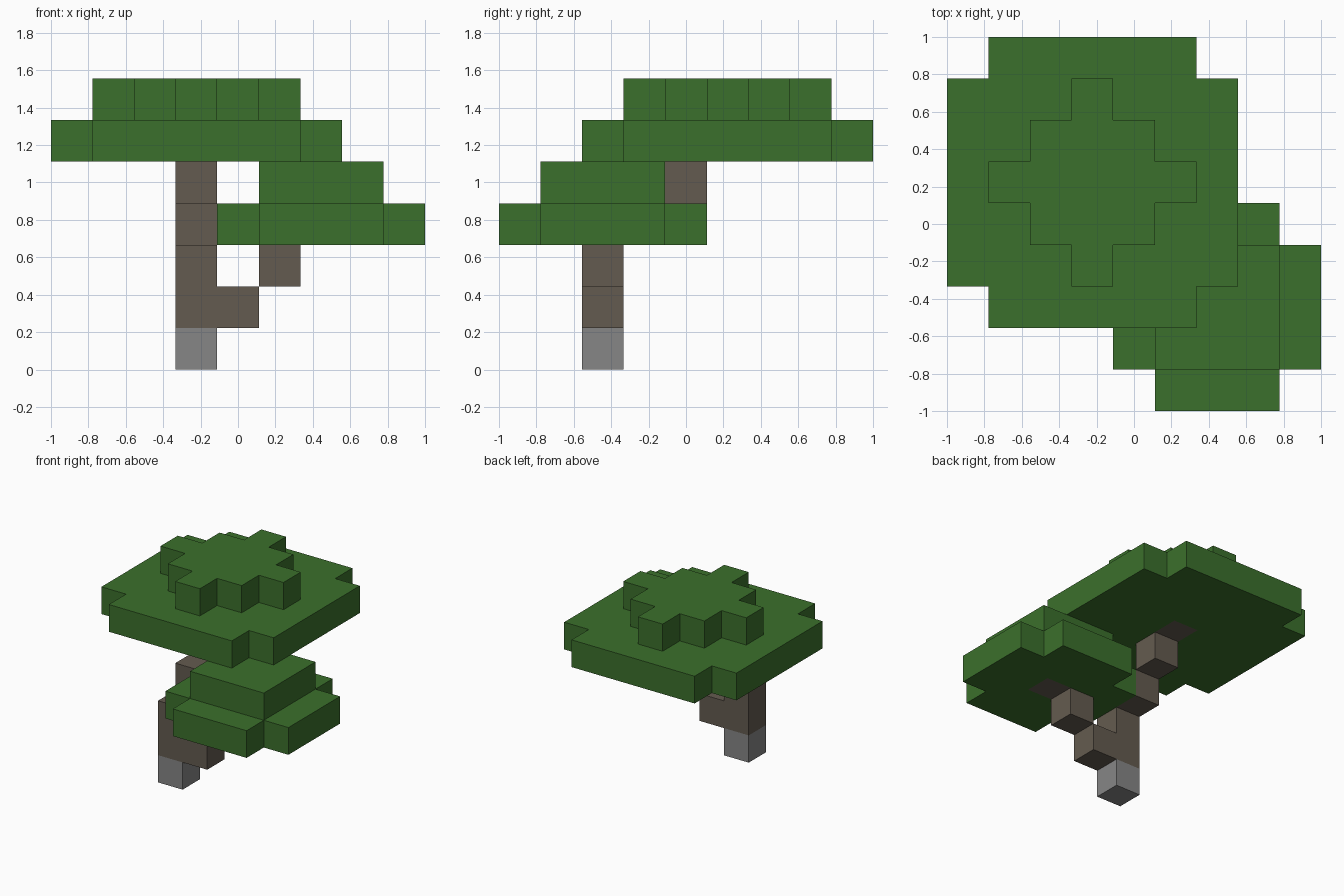
import bpy, bmesh
from mathutils import Vector

if "Cube" in bpy.data.objects:
    bpy.data.objects.remove(bpy.data.objects["Cube"], do_unlink=True)

UNIT = 2 / 9  # edge of one block
ORIGIN = Vector((-1, -1, 0))


def material(name, rgb):
    mat = bpy.data.materials.new(name)
    mat.use_nodes = True
    mat.diffuse_color = (*rgb, 1)
    mat.node_tree.nodes["Principled BSDF"].inputs["Base Color"].default_value = (*rgb, 1)
    return mat


leaf_green = material("leaf green", (0.044, 0.162, 0.025))
bark_brown = material("bark brown", (0.127, 0.105, 0.080))
stone_grey = material("stone grey", (0.238, 0.238, 0.238))


def layer(cx, cy, level, radius, shape):
    """Blocks of one leaf layer around a centre block."""
    span = range(-radius, radius + 1)
    return {(cx + x, cy + y, level) for x in span for y in span
            if shape == "square"
            or (shape == "clipped" and abs(x) + abs(y) < 2 * radius)
            or (shape == "diamond" and abs(x) + abs(y) <= radius)}


# Blocks of each part, as column, row and level
base = {(3, 2, 0)}
trunk = {(3, 2, 1), (3, 2, 2), (3, 3, 3), (3, 4, 4), (3, 5, 5)}
branch = {(4, 2, 1), (5, 2, 2), (6, 2, 3)}
wood = trunk | branch
upper_leaves = (layer(3, 5, 5, 3, "clipped") | layer(3, 5, 6, 2, "diamond")) - wood
lower_leaves = (layer(6, 2, 3, 2, "clipped") | layer(6, 2, 4, 1, "square")) - wood
solid = base | wood | upper_leaves | lower_leaves


def build(name, cells, mat):
    """Skin the blocks with their exposed faces only, then merge flat areas."""
    bm = bmesh.new()
    for cell in sorted(cells):
        centre = Vector(cell) + Vector((0.5, 0.5, 0.5))
        for axis in range(3):
            for sign in (-1, 1):
                n = Vector((0, 0, 0))
                n[axis] = sign
                if tuple(int(c + d) for c, d in zip(cell, n)) in solid:
                    continue
                u = Vector((0, 0, 0))
                u[(axis + 1) % 3] = 1
                v = n.cross(u)
                corners = (-u - v, u - v, u + v, v - u)
                bm.faces.new([bm.verts.new(ORIGIN + UNIT * (centre + (n + c) / 2))
                              for c in corners])
    bmesh.ops.remove_doubles(bm, verts=bm.verts, dist=0.001)
    bmesh.ops.dissolve_limit(bm, angle_limit=0.01, verts=bm.verts, edges=bm.edges)
    mesh = bpy.data.meshes.new(name)
    bm.to_mesh(mesh)
    bm.free()
    mesh.materials.append(mat)
    bpy.context.collection.objects.link(bpy.data.objects.new(name, mesh))


build("base_block", base, stone_grey)
build("trunk", trunk, bark_brown)
build("branch", branch, bark_brown)
build("upper_canopy", upper_leaves, leaf_green)
build("lower_canopy", lower_leaves, leaf_green)
